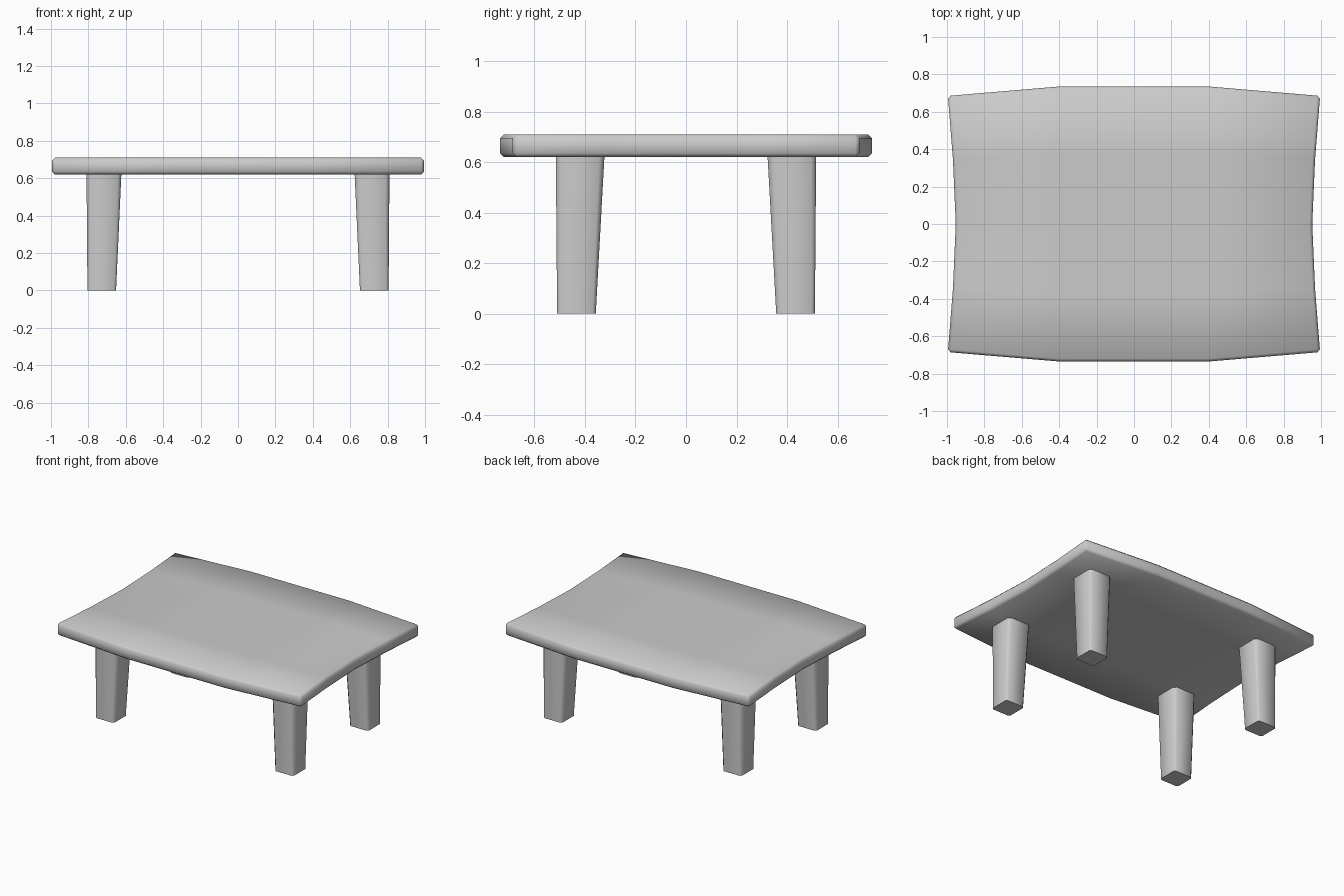
import bpy, bmesh, math

if "Cube" in bpy.data.objects:
    bpy.data.objects.remove(bpy.data.objects["Cube"])


def finish(name, bm):
    bmesh.ops.recalc_face_normals(bm, faces=bm.faces)
    mesh = bpy.data.meshes.new(name)
    bm.to_mesh(mesh)
    bm.free()
    mesh.shade_smooth()
    obj = bpy.data.objects.new(name, mesh)
    bpy.context.collection.objects.link(obj)
    return obj


# Tabletop: coarse grid with bowed long sides and pinched short sides
TOP, UNDER = 0.71, 0.62
bm = bmesh.new()
rows = []
for v in (-1, -0.5, 0, 0.5, 1):
    row = []
    for u in (-1, -0.4, 0.4, 1):
        end = abs(u) == 1
        x = u * (0.953 + 0.042 * abs(v) ** 1.5) if end else u
        y = v * (0.685 if end else 0.735)
        row.append(bm.verts.new((x, y, UNDER)))
    rows.append(row)
for a, b in zip(rows, rows[1:]):
    for i in range(3):
        bm.faces.new((a[i], a[i + 1], b[i + 1], b[i]))
res = bmesh.ops.extrude_face_region(bm, geom=bm.faces[:], use_keep_orig=True)
for e in res["geom"]:
    if isinstance(e, bmesh.types.BMVert):
        e.co.z = TOP
bmesh.ops.recalc_face_normals(bm, faces=bm.faces)
# softened rim and corners
rim = [e for e in bm.edges if len(e.link_faces) == 2
       and e.calc_face_angle() > math.radians(40)]
bmesh.ops.bevel(bm, geom=rim, offset=0.015, segments=1, profile=0.5,
                affect='EDGES')
finish("tabletop", bm)


# Legs: straight outer faces, inner faces tapering in, chamfered corners
def leg(name, sx, sy):
    bm = bmesh.new()
    rings = []
    for z, ox, oy, ix, iy, c in ((0, 0.805, 0.51, 0.652, 0.357, 0.013),
                                 (0.635, 0.81, 0.515, 0.623, 0.322, 0.02)):
        pts = [(ix + c, iy), (ox - c, iy), (ox, iy + c), (ox, oy - c),
               (ox - c, oy), (ix + c, oy), (ix, oy - c), (ix, iy + c)]
        rings.append([bm.verts.new((sx * x, sy * y, z)) for x, y in pts])
    lo, hi = rings
    for i in range(8):
        j = (i + 1) % 8
        bm.faces.new((lo[i], lo[j], hi[j], hi[i]))
    bm.faces.new(lo)
    bm.faces.new(hi)
    finish(name, bm).data.set_sharp_from_angle(angle=math.radians(60))


for sy, end in ((-1, "front"), (1, "back")):
    for sx, side in ((-1, "left"), (1, "right")):
        leg(f"{end}_{side}_leg", sx, sy)
